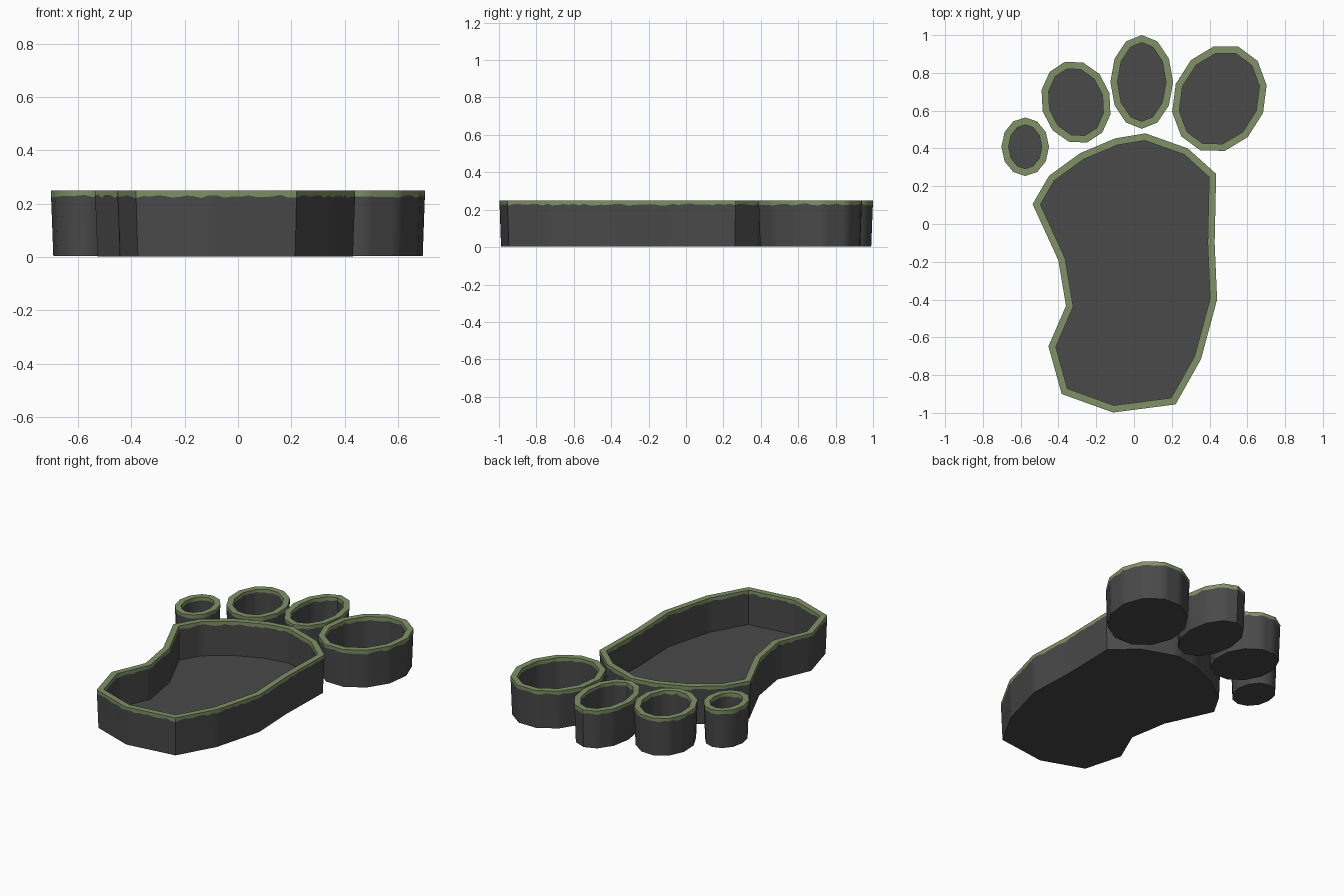
import bpy, bmesh, math, random
from mathutils import Vector

if "Cube" in bpy.data.objects:
    bpy.data.objects.remove(bpy.data.objects["Cube"])

random.seed(4)
H, FLOOR, BAND, RIM = 0.25, 0.028, 0.227, 0.037


def material(name, rgb):
    m = bpy.data.materials.new(name)
    m.diffuse_color = (*rgb, 1)
    m.use_nodes = True
    m.node_tree.nodes["Principled BSDF"].inputs["Base Color"].default_value = m.diffuse_color
    return m


GREY = material("dark grey", (0.067, 0.067, 0.067))
GREEN = material("moss green", (0.22, 0.285, 0.135))


def inset(pts, d):
    """Mitred inward offset of a counter-clockwise outline."""
    out, n = [], len(pts)
    for i in range(n):
        a = (pts[i] - pts[i - 1]).normalized()
        b = (pts[(i + 1) % n] - pts[i]).normalized()
        na, nb = Vector((-a.y, a.x)), Vector((-b.y, b.x))
        out.append(pts[i] + (na + nb) * d / (1 + na.dot(nb)))
    return out


def tray(name, pts, base):
    pts = [Vector(p) for p in pts]
    n = len(pts)
    if sum(pts[i - 1].cross(pts[i]) for i in range(n)) < 0:
        pts.reverse()
    # the same number of cuts per side on every ring
    cuts = [max(1, round((pts[(i + 1) % n] - pts[i]).length / 0.03)) for i in range(n)]
    bm = bmesh.new()

    def ring(d, z, jitter=0.0):
        o, vs = inset(pts, d), []
        for i in range(n):
            for k in range(cuts[i]):
                p = o[i].lerp(o[(i + 1) % n], k / cuts[i])
                vs.append(bm.verts.new((p.x, p.y, z + random.uniform(-jitter, jitter))))
        return vs

    # outer wall, ragged green edge, rim, then the inner wall down to the floor
    rings = [ring(0.009, base), ring(0.001, BAND, 0.006), ring(0, H),
             ring(RIM, H), ring(RIM, BAND, 0.006), ring(RIM, FLOOR)]
    for r, (lo, hi) in enumerate(zip(rings, rings[1:])):
        for i in range(len(lo)):
            j = (i + 1) % len(lo)
            f = bm.faces.new((lo[i], lo[j], hi[j], hi[i]))
            f.material_index = 1 if r in (1, 2, 3) else 0
    bm.faces.new(rings[-1])
    bm.faces.new(rings[0][::-1])
    me = bpy.data.meshes.new(name)
    bm.to_mesh(me)
    bm.free()
    me.materials.append(GREY)
    me.materials.append(GREEN)
    ob = bpy.data.objects.new(name, me)
    bpy.context.collection.objects.link(ob)
    # soft wall facets, crisp rims
    bpy.ops.object.select_all(action='DESELECT')
    bpy.context.view_layer.objects.active = ob
    ob.select_set(True)
    bpy.ops.object.shade_smooth_by_angle(angle=math.radians(40))


# sole of the foot
tray("sole_basin", [
    (0.06, 0.48), (0.285, 0.40), (0.435, 0.265), (0.427, -0.10), (0.44, -0.40),
    (0.355, -0.715), (0.22, -0.955), (-0.11, -0.998), (-0.383, -0.90), (-0.453, -0.648),
    (-0.36, -0.433), (-0.40, -0.193), (-0.537, 0.105), (-0.45, 0.255),
    (-0.285, 0.375), (-0.10, 0.453)], 0.002)

# twelve-sided toes: centre and two half axes
toes = {
    "little_toe": ((-0.576, 0.409), (0, 0.155), (0.126, 0)),
    "third_toe": ((-0.307, 0.645), (-0.058, 0.214), (0.177, 0.048)),
    "second_toe": ((0.041, 0.752), (0, 0.248), (0.166, 0)),
    "big_toe": ((0.452, 0.664), (0.10, 0.275), (0.231, -0.077)),
}
for name, (c, a, b) in toes.items():
    ang = [math.tau * k / 12 for k in range(12)]
    tray(name, [Vector(c) + Vector(a) * math.cos(t) + Vector(b) * math.sin(t) for t in ang], 0.004)
